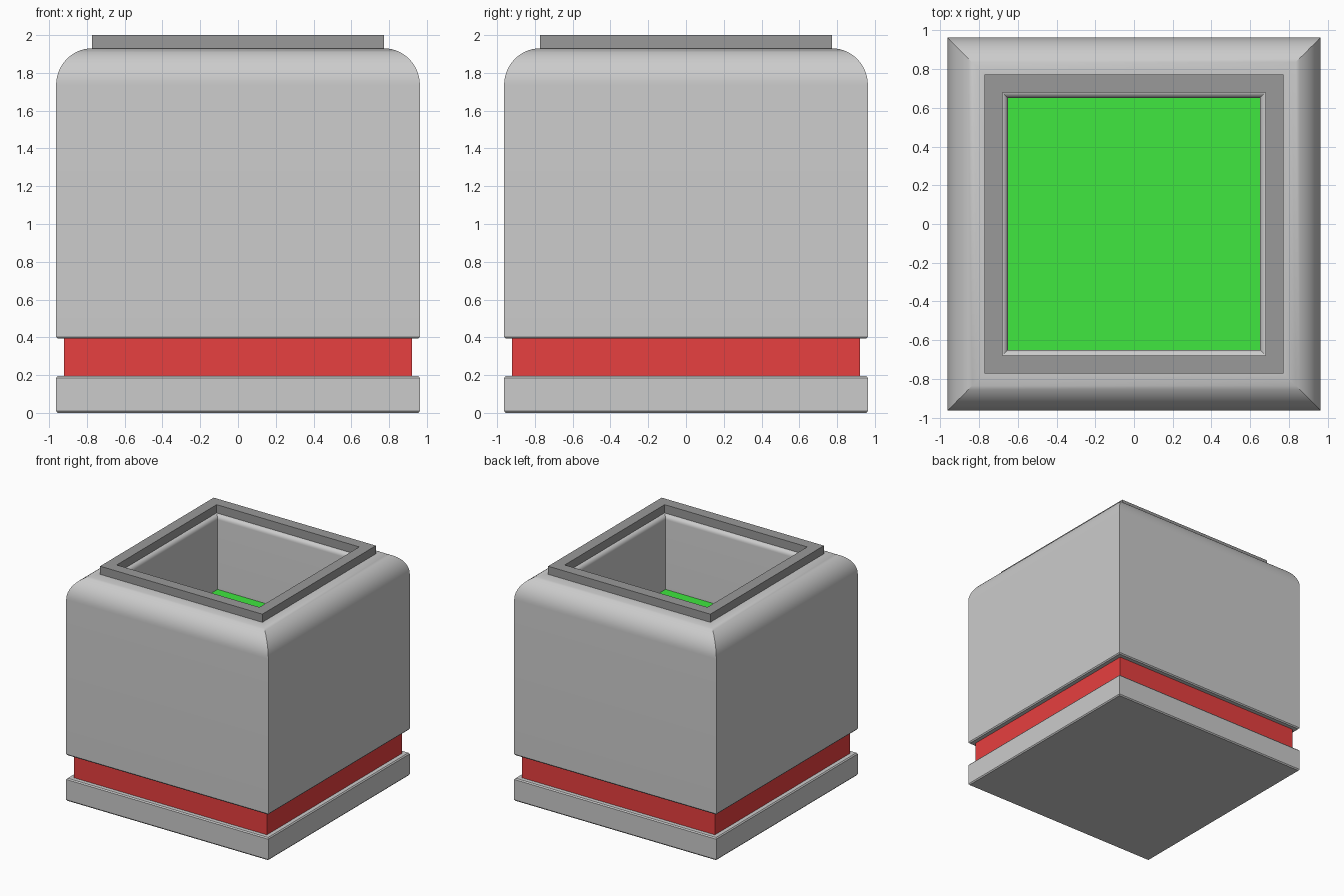
import bpy, math

if "Cube" in bpy.data.objects:
    bpy.data.objects.remove(bpy.data.objects["Cube"])


def paint(obj, name, rgb):
    mat = bpy.data.materials.new(name)
    mat.diffuse_color = (*rgb, 1)
    mat.use_nodes = True
    mat.node_tree.nodes["Principled BSDF"].inputs["Base Color"].default_value = mat.diffuse_color
    obj.data.materials.append(mat)


def square_sweep(name, profile, closed):
    """Sweep (half width, z) points round a square; open profiles get capped."""
    n = len(profile)
    signs = [(-1, -1), (1, -1), (1, 1), (-1, 1)]
    verts = [(sx * r, sy * r, z) for sx, sy in signs for r, z in profile]
    faces = []
    for k in range(4):
        a, b = k * n, (k + 1) % 4 * n
        for i in range(n if closed else n - 1):
            j = (i + 1) % n
            faces.append((a + i, b + i, b + j, a + j))
    if not closed:
        faces.append([k * n for k in (3, 2, 1, 0)])
        faces.append([k * n + n - 1 for k in range(4)])
    mesh = bpy.data.meshes.new(name)
    mesh.from_pydata(verts, [], faces)
    obj = bpy.data.objects.new(name, mesh)
    bpy.context.collection.objects.link(obj)
    bpy.context.view_layer.objects.active = obj
    bpy.ops.object.select_all(action='DESELECT')
    obj.select_set(True)
    bpy.ops.object.shade_smooth_by_angle(angle=math.radians(30))
    return obj


def arc(cx, cz, rx, rz, start, end, steps):
    pts = []
    for i in range(steps + 1):
        t = math.radians(start + (end - start) * i / steps)
        pts.append((cx + rx * math.cos(t), cz + rz * math.sin(t)))
    return pts


# Base slab with softened edges
square_sweep("base", [(0.955, 0), (0.963, 0.01), (0.963, 0.185), (0.955, 0.195)], False)

# Recessed red band
band = square_sweep("band", [(0.92, 0.18), (0.92, 0.41)], False)
paint(band, "red", (0.8, 0.05, 0.05))

# Hollow body: outer wall, rounded shoulder, inner lip and inner wall
profile = [(0.65, 0.393), (0.955, 0.393), (0.963, 0.403)]
profile += arc(0.773, 1.735, 0.19, 0.195, 0, 90, 14)
profile += arc(0.69, 1.89, 0.04, 0.04, 90, 180, 6)
square_sweep("body", profile, True)

# Dark rim round the opening
rim = square_sweep("rim", [(0.68, 1.92), (0.773, 1.92), (0.773, 2.0), (0.68, 2.0)], True)
paint(rim, "dark_grey", (0.32, 0.32, 0.32))

# Green filling inside the opening
fill = square_sweep("filling", [(0.655, 1.2), (0.655, 1.29)], False)
paint(fill, "green", (0.05, 0.8, 0.05))
